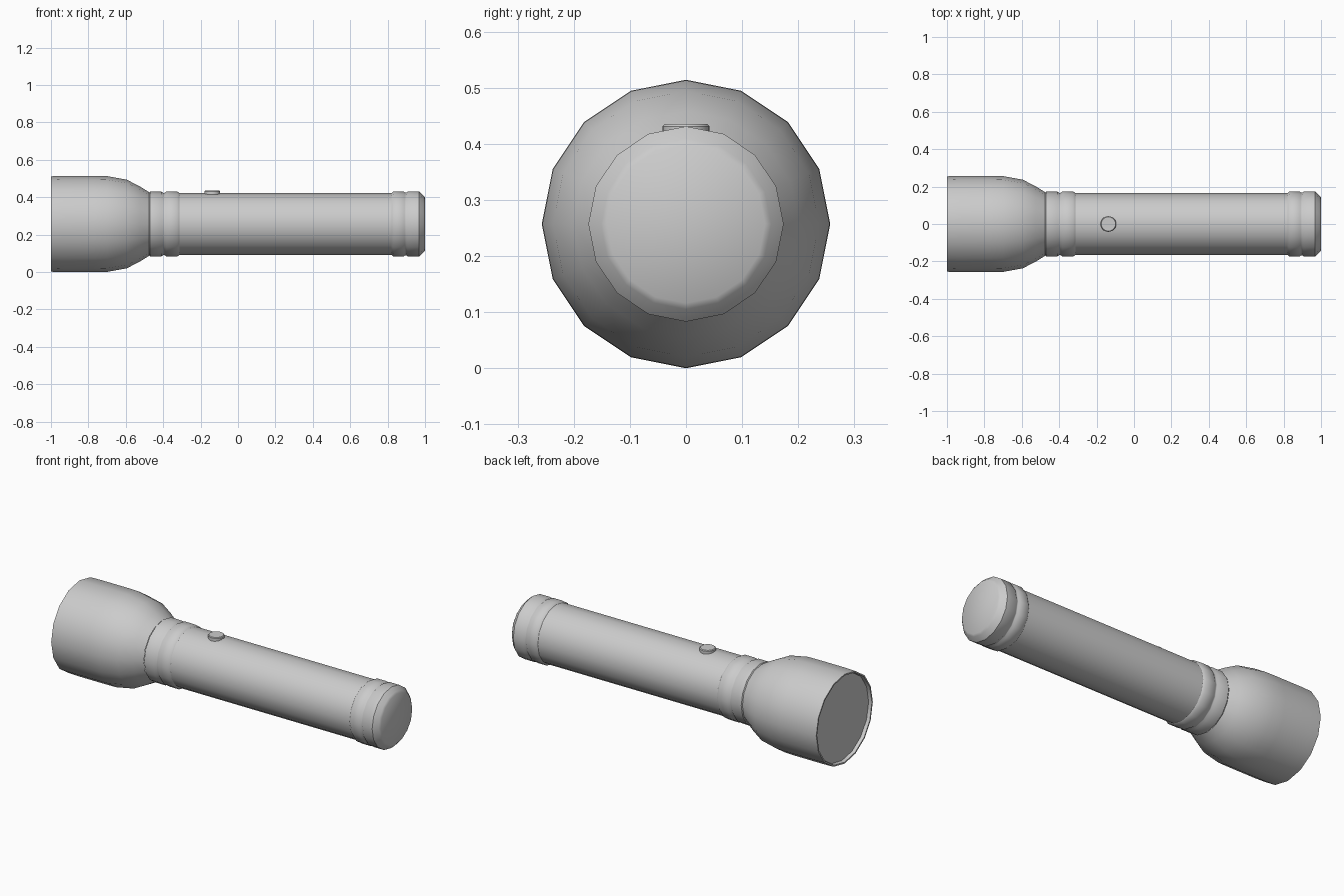
import bpy, bmesh, math

if "Cube" in bpy.data.objects:
    bpy.data.objects.remove(bpy.data.objects["Cube"])

CZ = 0.257   # height of the torch axis


def finish(name, bm, angle=40):
    bmesh.ops.recalc_face_normals(bm, faces=bm.faces)
    me = bpy.data.meshes.new(name)
    bm.to_mesh(me)
    bm.free()
    ob = bpy.data.objects.new(name, me)
    bpy.context.collection.objects.link(ob)
    bpy.ops.object.select_all(action='DESELECT')
    ob.select_set(True)
    bpy.context.view_layer.objects.active = ob
    bpy.ops.object.shade_smooth_by_angle(angle=math.radians(angle))
    return ob


def lathe(name, profile, sides=16, vertical=False, origin=(0, 0, CZ), cap_start=True, cap_end=True):
    """Turn (position along axis, radius) points around the x or z axis."""
    bm = bmesh.new()
    rings = []
    for t, r in profile:
        ring = []
        for i in range(sides):
            a = 2 * math.pi * i / sides
            c, s = r * math.cos(a), r * math.sin(a)
            p = (c, s, t) if vertical else (t, c, s)
            ring.append(bm.verts.new([p[k] + origin[k] for k in range(3)]))
        rings.append(ring)
    for a, b in zip(rings, rings[1:]):
        for i in range(sides):
            j = (i + 1) % sides
            bm.faces.new((a[i], a[j], b[j], b[i]))
    if cap_start:
        bm.faces.new(rings[0])
    if cap_end:
        bm.faces.new(rings[-1])
    return finish(name, bm)


# flared head with a thin lip and recessed lens
lathe("head", [(-0.98, 0.243), (-1.0, 0.247), (-1.0, 0.255), (-0.94, 0.257), (-0.77, 0.257),
               (-0.70, 0.256), (-0.595, 0.237), (-0.525, 0.201), (-0.475, 0.170)],
      cap_start=False, cap_end=False)
lathe("lens", [(-0.982, 0.243), (-0.978, 0.243)])

# collar with two bands and a groove
lathe("collar", [(-0.475, 0.168), (-0.47, 0.174), (-0.41, 0.174), (-0.40, 0.167), (-0.392, 0.167),
                 (-0.382, 0.174), (-0.325, 0.174), (-0.312, 0.165)], cap_start=False, cap_end=False)

# straight barrel
lathe("barrel", [(-0.312, 0.165), (0.82, 0.165)], cap_start=False, cap_end=False)

# tail cap with a groove and a bevelled end
lathe("tail_cap", [(0.82, 0.165), (0.832, 0.174), (0.885, 0.174), (0.893, 0.168), (0.90, 0.168),
                   (0.908, 0.174), (0.968, 0.174), (0.992, 0.152), (1.0, 0.141)], cap_start=False)

# push button
lathe("button", [(0.408, 0.042), (0.431, 0.042), (0.435, 0.038)], sides=24,
      vertical=True, origin=(-0.137, 0, 0))
